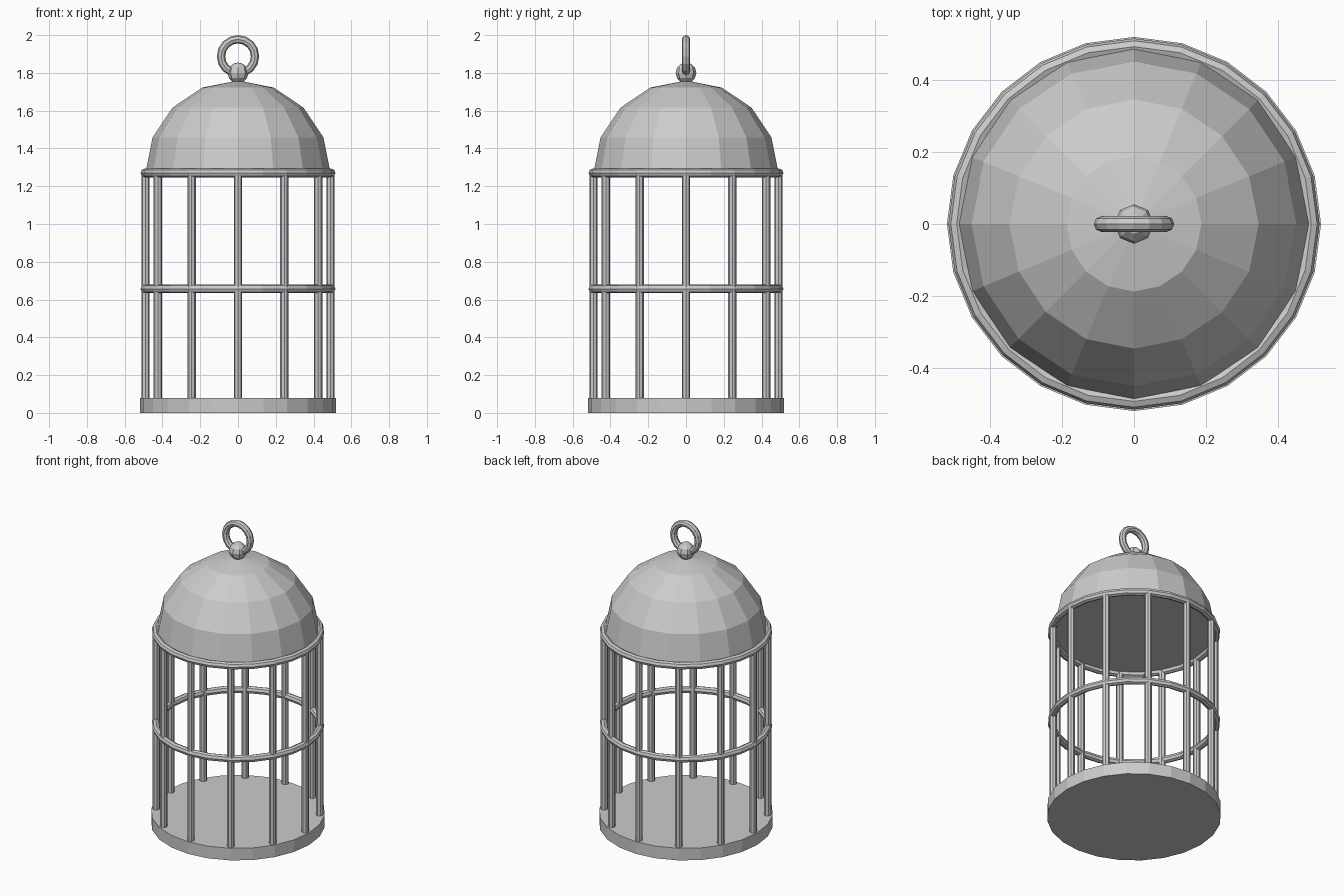
import bpy, bmesh, math

if "Cube" in bpy.data.objects:
    bpy.data.objects.remove(bpy.data.objects["Cube"])

BAR_R = 0.49      # radius of the circle of bars
DOME_Z = 1.27     # height where the dome starts


def name_it(name):
    ob = bpy.context.object
    ob.name = name
    ob.data.name = name
    return ob


def cylinder(name, sides, r, z0, z1, x=0, y=0):
    bpy.ops.mesh.primitive_cylinder_add(vertices=sides, radius=r, depth=z1 - z0,
                                        location=(x, y, (z0 + z1) / 2))
    return name_it(name)


def torus(name, major, minor, z, seg, rot=(0, 0, 0)):
    bpy.ops.mesh.primitive_torus_add(major_radius=major, minor_radius=minor,
                                     major_segments=seg, minor_segments=8,
                                     location=(0, 0, z), rotation=rot)
    return name_it(name)


def sphere(name, seg, rings, r, z):
    bpy.ops.mesh.primitive_uv_sphere_add(segments=seg, ring_count=rings,
                                         radius=r, location=(0, 0, z))
    return name_it(name)


# Floor disc
cylinder("base", 24, 0.52, 0, 0.08)

# Twelve upright bars
for i in range(12):
    a = math.tau * i / 12
    cylinder(f"bar_{i + 1}", 8, 0.022, 0.06, DOME_Z,
             BAR_R * math.cos(a), BAR_R * math.sin(a))

# Horizontal hoops
torus("middle_hoop", 0.493, 0.023, 0.657, 24)
torus("top_hoop", 0.493, 0.023, DOME_Z, 24)

# Dome: upper half of a faceted sphere, closed underneath
dome = sphere("dome", 16, 8, BAR_R, DOME_Z)
bm = bmesh.new()
bm.from_mesh(dome.data)
bmesh.ops.delete(bm, geom=[v for v in bm.verts if v.co.z < -0.01], context='VERTS')
bmesh.ops.holes_fill(bm, edges=[e for e in bm.edges if e.is_boundary], sides=0)
bmesh.ops.recalc_face_normals(bm, faces=bm.faces)
bm.to_mesh(dome.data)
bm.free()

# Finial knob and hanging ring
sphere("knob", 8, 6, 0.055, 1.80)
torus("hanging_ring", 0.09, 0.022, 1.888, 16, (math.pi / 2, 0, 0))
